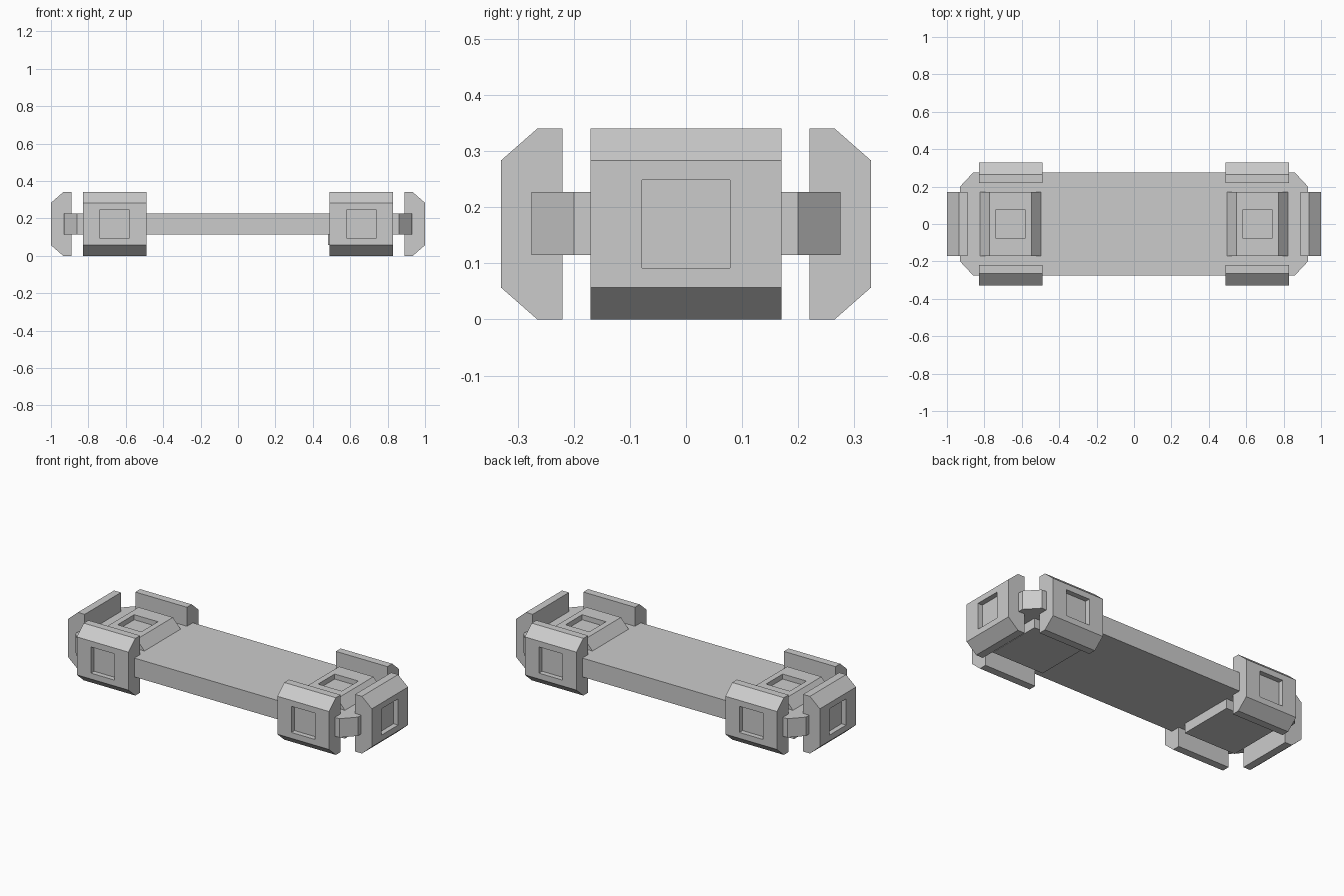
import bpy, bmesh
from math import radians
from mathutils import Matrix, Vector

old = bpy.data.objects.get("Cube")
if old:
    bpy.data.objects.remove(old, do_unlink=True)

grey = bpy.data.materials.new("plain grey")
grey.use_nodes = True
GREY = (0.6, 0.6, 0.6, 1)
grey.diffuse_color = GREY
grey.node_tree.nodes["Principled BSDF"].inputs["Base Color"].default_value = GREY

MID = 0.17      # height of the model's centre line
HALF = 0.17     # half width of a plate


def prism(name, outline, depth, matrix, recess=0.0):
    """Extrude an XY outline along Z, centred; optionally sink a square into its widest +Y face."""
    bm = bmesh.new()
    base = bm.faces.new([bm.verts.new((x, y, -depth / 2)) for x, y in outline])
    ext = bmesh.ops.extrude_face_region(bm, geom=[base])
    moved = [v for v in ext["geom"] if isinstance(v, bmesh.types.BMVert)]
    bmesh.ops.translate(bm, verts=moved, vec=(0, 0, depth))
    bmesh.ops.recalc_face_normals(bm, faces=bm.faces)
    if recess:
        top = max(bm.faces, key=lambda f: f.normal.y)
        centre = top.calc_center_median()
        bmesh.ops.inset_individual(bm, faces=[top], thickness=0.02)
        # square up the inset border, then push a copy of it inward
        for v in top.verts:
            off = v.co - centre
            v.co = centre + Vector((recess if off.x > 0 else -recess, 0,
                                    recess if off.z > 0 else -recess))
        sunk = bmesh.ops.extrude_discrete_faces(bm, faces=[top])["faces"][0]
        bmesh.ops.translate(bm, verts=sunk.verts, vec=(0, -0.03, 0))
    mesh = bpy.data.meshes.new(name)
    bm.transform(matrix)
    bmesh.ops.recalc_face_normals(bm, faces=bm.faces)
    bm.to_mesh(mesh)
    bm.free()
    mesh.materials.append(grey)
    obj = bpy.data.objects.new(name, mesh)
    bpy.context.collection.objects.link(obj)
    return obj


# Long slab with cut corners
slab = [(0.93, -0.2), (0.93, 0.2), (0.86, 0.275), (-0.86, 0.275),
        (-0.93, 0.2), (-0.93, -0.2), (-0.86, -0.275), (0.86, -0.275)]
prism("core_slab", slab, 0.112, Matrix.Translation((0, 0, MID + 0.001)))

# Armour plate: outer face at y = 0 facing +Y, bevelled on two long edges
plate = [(-HALF, -0.11), (HALF, -0.11), (HALF, -0.065),
         (0.113, 0), (-0.113, 0), (-HALF, -0.065)]
lying = Matrix.Rotation(radians(90), 4, 'Y')      # bevels to top and bottom
upright = Matrix.Rotation(radians(90), 4, 'X')    # outer face to the top

for side, s in (("left", 1), ("right", -1)):
    x = 0.66 * s
    end = Matrix.Translation((s, 0, MID)) @ Matrix.Rotation(radians(-90 * s), 4, 'Z') @ lying
    prism(side + "_end_plate", plate, 2 * HALF, end, 0.078)
    back = Matrix.Translation((x, 0.33, MID)) @ lying
    prism(side + "_back_plate", plate, 2 * HALF, back, 0.078)
    front = Matrix.Translation((x, -0.33, MID)) @ Matrix.Rotation(radians(180), 4, 'Z') @ lying
    prism(side + "_front_plate", plate, 2 * HALF, front, 0.078)
    prism(side + "_top_plate", plate, 2 * HALF,
          Matrix.Translation((x, 0, 0.284)) @ upright, 0.078)
    # Plain flat plate underneath
    square = [(-HALF, -HALF), (HALF, -HALF), (HALF, HALF), (-HALF, HALF)]
    prism(side + "_bottom_plate", square, 0.1,
          Matrix.Translation((x - 0.004 * (s + 1), 0, 0.108)))
